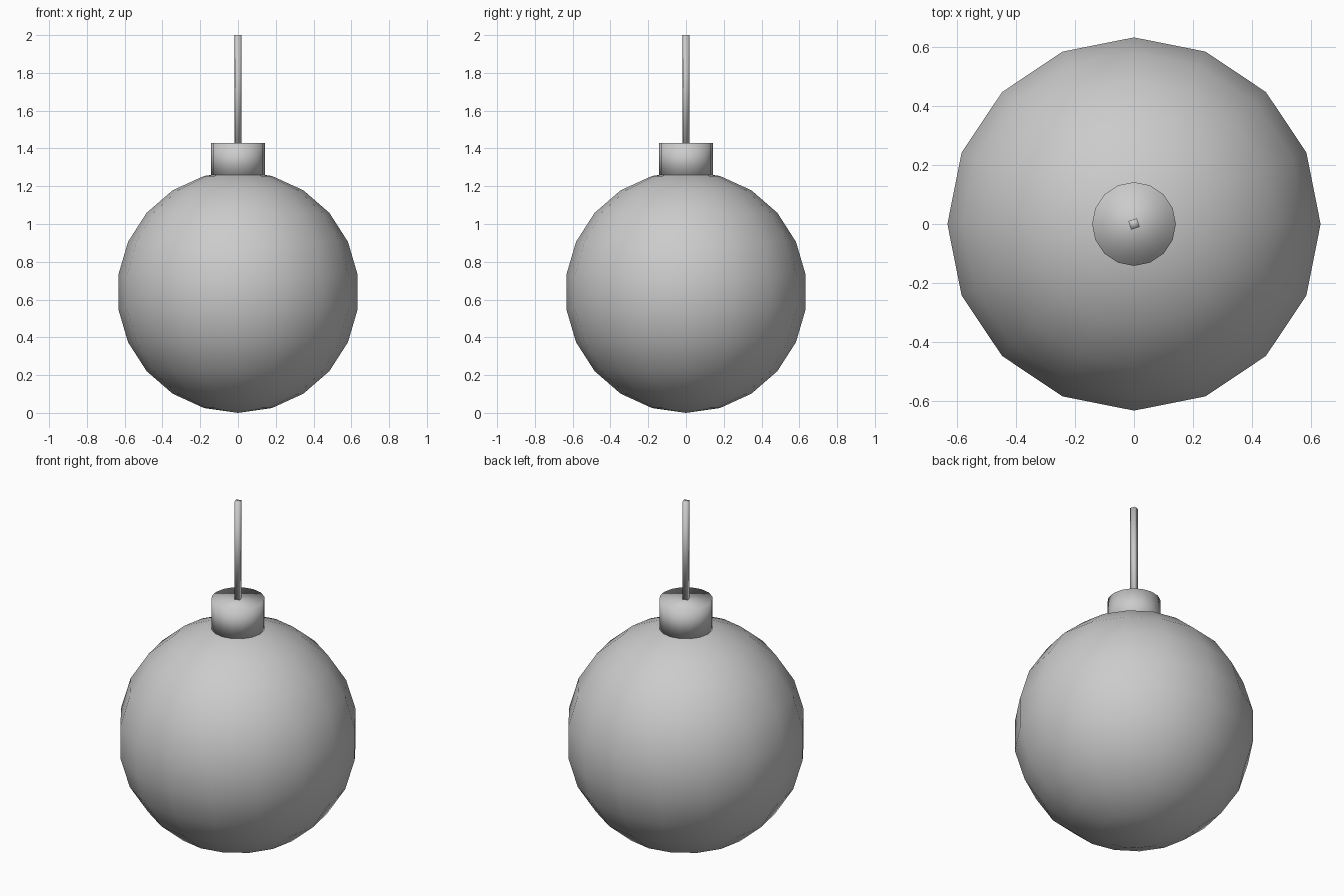
import bpy
import math

if "Cube" in bpy.data.objects:
    bpy.data.objects.remove(bpy.data.objects["Cube"])


def finish(name):
    obj = bpy.context.object
    obj.name = name
    bpy.ops.object.shade_smooth()
    return obj


def cylinder(name, sides, radius, z0, z1, turn=0.0):
    bpy.ops.mesh.primitive_cylinder_add(
        vertices=sides, radius=radius, depth=z1 - z0,
        location=(0, 0, (z0 + z1) / 2), rotation=(0, 0, turn))
    return finish(name)


# Round bauble body: 16 segments, 11 rings
bpy.ops.mesh.primitive_uv_sphere_add(
    segments=16, ring_count=11, radius=0.64, location=(0, 0, 0.64))
finish("ball")

# Short cap, sunk slightly into the ball
cylinder("cap", 16, 0.142, 1.25, 1.43)

# Thin square hanging string, twisted a little
cylinder("string", 4, 0.0215, 1.42, 2.0, math.radians(-26))
